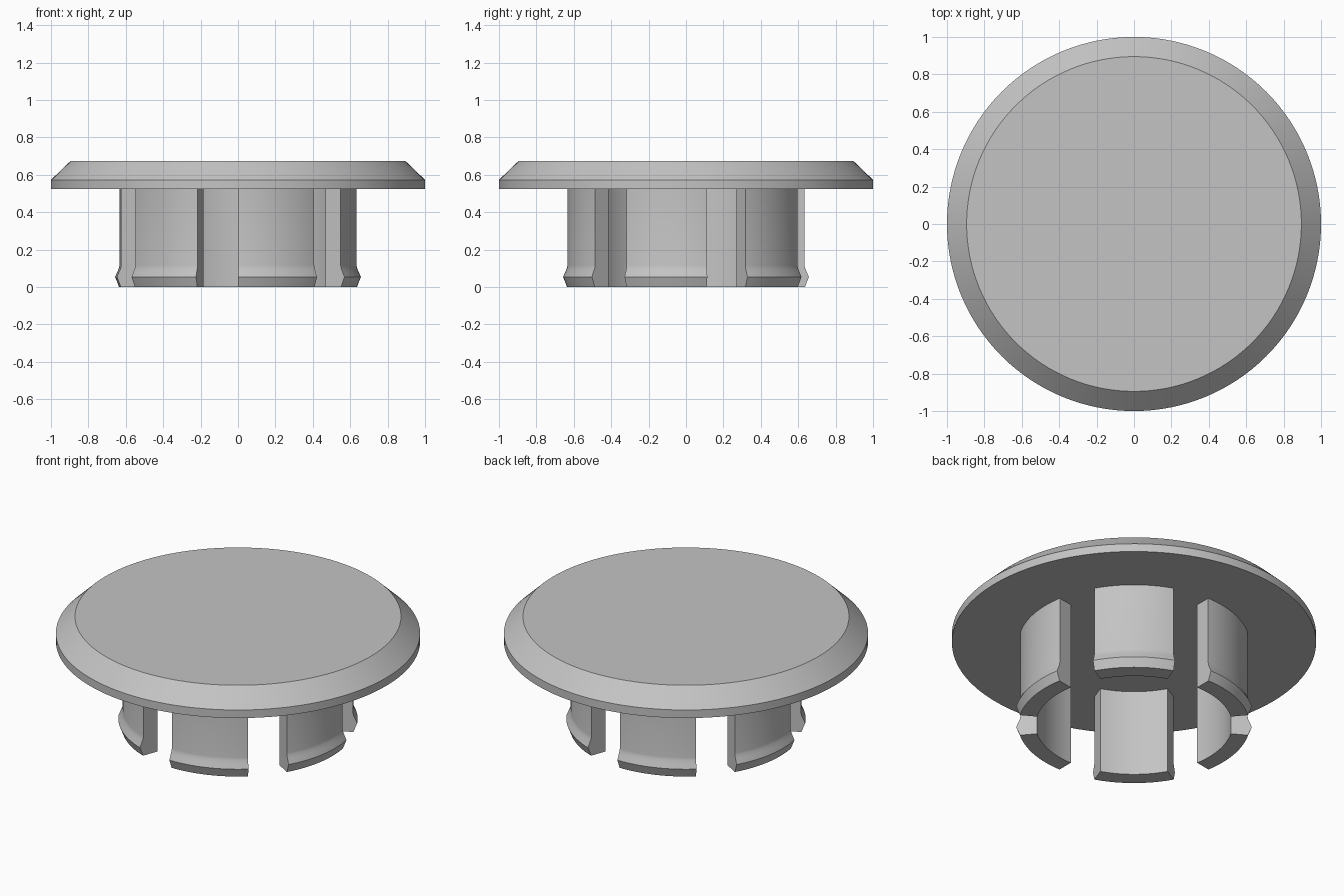
import bpy
import bmesh
from math import radians, cos, sin
from mathutils import Matrix, Vector

cube = bpy.data.objects.get("Cube")
if cube:
    bpy.data.objects.remove(cube, do_unlink=True)

# One plain plastic colour
grey = bpy.data.materials.new("grey plastic")
grey.use_nodes = True
colour = (0.55, 0.55, 0.55, 1)
grey.diffuse_color = colour
grey.node_tree.nodes["Principled BSDF"].inputs["Base Color"].default_value = colour


def finish(bm, name):
    """Turn a bmesh into a smooth-shaded object with sharp edges kept."""
    bmesh.ops.recalc_face_normals(bm, faces=bm.faces[:])
    mesh = bpy.data.meshes.new(name)
    bm.to_mesh(mesh)
    bm.free()
    mesh.materials.append(grey)
    obj = bpy.data.objects.new(name, mesh)
    bpy.context.collection.objects.link(obj)
    bpy.ops.object.select_all(action="DESELECT")
    obj.select_set(True)
    bpy.context.view_layer.objects.active = obj
    bpy.ops.object.shade_smooth_by_angle(angle=radians(30))
    return obj


def make_cap(rings, sides=128):
    """Solid disc from stacked (radius, height) rings."""
    bm = bmesh.new()
    loops = [[bm.verts.new((r * cos(radians(360 * i / sides)),
                            r * sin(radians(360 * i / sides)), z))
              for i in range(sides)] for r, z in rings]
    for low, high in zip(loops, loops[1:]):
        for i in range(sides):
            j = (i + 1) % sides
            bm.faces.new((low[i], low[j], high[j], high[i]))
    bm.faces.new(loops[0])
    bm.faces.new(loops[-1])
    return finish(bm, "cap")


def make_leg(name, profile, start, sweep, steps=16):
    """Curved clip leg: a closed (radius, height) section swept about z."""
    bm = bmesh.new()
    turn = Matrix.Rotation(radians(start), 3, "Z")
    section = bm.faces.new([bm.verts.new(turn @ Vector((r, 0, z))) for r, z in profile])
    first = section.copy()
    bmesh.ops.spin(bm, geom=[section], cent=(0, 0, 0), axis=(0, 0, 1),
                   angle=radians(sweep), steps=steps, use_duplicate=False)
    bmesh.ops.remove_doubles(bm, verts=bm.verts[:], dist=1e-5)
    return finish(bm, name)


# Cap with a straight rim and a chamfered top edge
make_cap([(1.0, 0.524), (1.0, 0.573), (0.895, 0.674)])

# Six snap-fit legs, each with a barb near the foot
leg_profile = [(0.54, 0), (0.636, 0), (0.657, 0.054), (0.645, 0.082),
               (0.637, 0.1), (0.634, 0.115), (0.634, 0.524), (0.54, 0.524)]
for k in range(6):
    make_leg(f"clip_leg_{k + 1}", leg_profile, 30 + 60 * k, 40)
